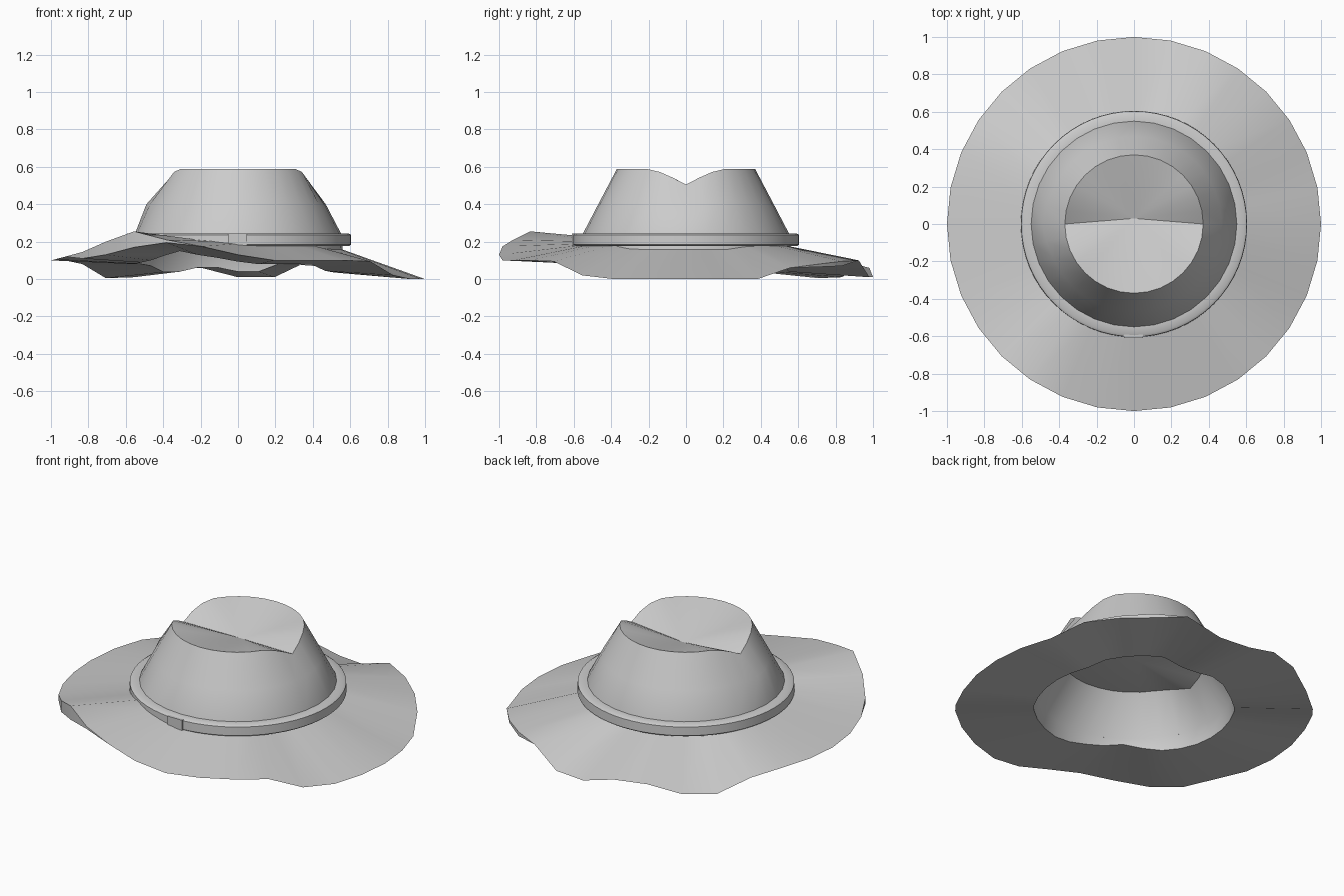
import bpy
from math import sin, cos, pi, radians

if "Cube" in bpy.data.objects:
    bpy.data.objects.remove(bpy.data.objects["Cube"])

N = 32


def make(name, verts, faces, angle=40):
    mesh = bpy.data.meshes.new(name)
    mesh.from_pydata(verts, [], faces)
    mesh.update()
    ob = bpy.data.objects.new(name, mesh)
    bpy.context.collection.objects.link(ob)
    bpy.ops.object.select_all(action='DESELECT')
    ob.select_set(True)
    bpy.context.view_layer.objects.active = ob
    bpy.ops.object.shade_smooth_by_angle(angle=radians(angle))
    return ob


def bridge(rings, n):
    # quads joining consecutive rings of n vertices
    return [(r * n + i, r * n + (i + 1) % n, (r + 1) * n + (i + 1) % n, (r + 1) * n + i)
            for r in range(rings - 1) for i in range(n)]


def cap(rings, n):
    # triangles from the last ring to one centre vertex
    s = (rings - 1) * n
    return [(s + i, s + (i + 1) % n, rings * n) for i in range(n)]


def ring(n, radius, height):
    # radius and height are functions of the segment index
    return [(radius(i) * cos(2 * pi * i / n), radius(i) * sin(2 * pi * i / n), height(i))
            for i in range(n)]


# Height of the wavy brim edge, anticlockwise from +x
edge = [0, 0, 0, .06, .08, .095, .10, .01, .01, .06, .06, .01, .005, .08, .10, .10,
        .10, .105, .12, .145, .20, .255, .21, .175, .13, .10, .10, .10, .095, .02, 0, 0]
# The underside hangs lower than the top edge at the turned-up corner
low = list(edge)
for i, z in {4: .065, 5: .07, 19: .11, 20: .13, 21: .17, 22: .195}.items():
    low[i] = z


def inner_z(i):
    return .18 + .25 * (edge[i] - .09)


def low_z(i):
    return .035 + .45 * edge[i]


# Brim top
brim = ring(N, lambda i: 1, lambda i: edge[i]) + ring(N, lambda i: .56, inner_z)
make("brim", brim, bridge(2, N), 30)

# Brim rim, only where top and underside part
skirt = ring(N, lambda i: 1, lambda i: low[i]) + ring(N, lambda i: 1, lambda i: edge[i])
make("brim_rim", skirt,
     [f for f in bridge(2, N) if any(low[v % N] < edge[v % N] for v in f)])

# Pinched crease across the top of the crown
dip = {0: .505, 1: .543, 2: .573}


def rim_z(i):
    return dip.get(min(i % 16, 16 - i % 16), .588)


def mid_r(i):
    return {16: .49, 15: .48, 17: .48}.get(i, .469)


# Crown
crown = (ring(N, lambda i: .56, inner_z) + ring(N, lambda i: .55, lambda i: .245)
         + ring(N, mid_r, lambda i: .40) + ring(N, lambda i: .37, rim_z))
crown.append((0, .03, .49))
make("crown", crown, bridge(4, N) + cap(4, N))

# Brim underside running into the crown lining
lining = (ring(N, lambda i: 1, lambda i: low[i]) + ring(N, lambda i: .56, low_z)
          + ring(N, lambda i: .55, lambda i: .18)
          + ring(N, lambda i: .41, lambda i: .40 + .7 * (rim_z(i) - .588)))
lining.append((0, .03, .35))
make("lining", lining, [f[::-1] for f in bridge(4, N) + cap(4, N)])

# Hat band
profile = [(.545, .245), (.59, .245), (.603, .237), (.605, .185), (.595, .177), (.55, .177)]
M = 64
band = []
for r, z in reversed(profile):
    band += ring(M, lambda i: r, lambda i: z)
make("hat_band", band, bridge(len(profile), M))

# Buckle on the front of the band
bpy.ops.mesh.primitive_cube_add(size=1, location=(-.003, -.598, .21))
buckle = bpy.context.object
buckle.name = "buckle"
buckle.scale = (.10, .024, .066)
